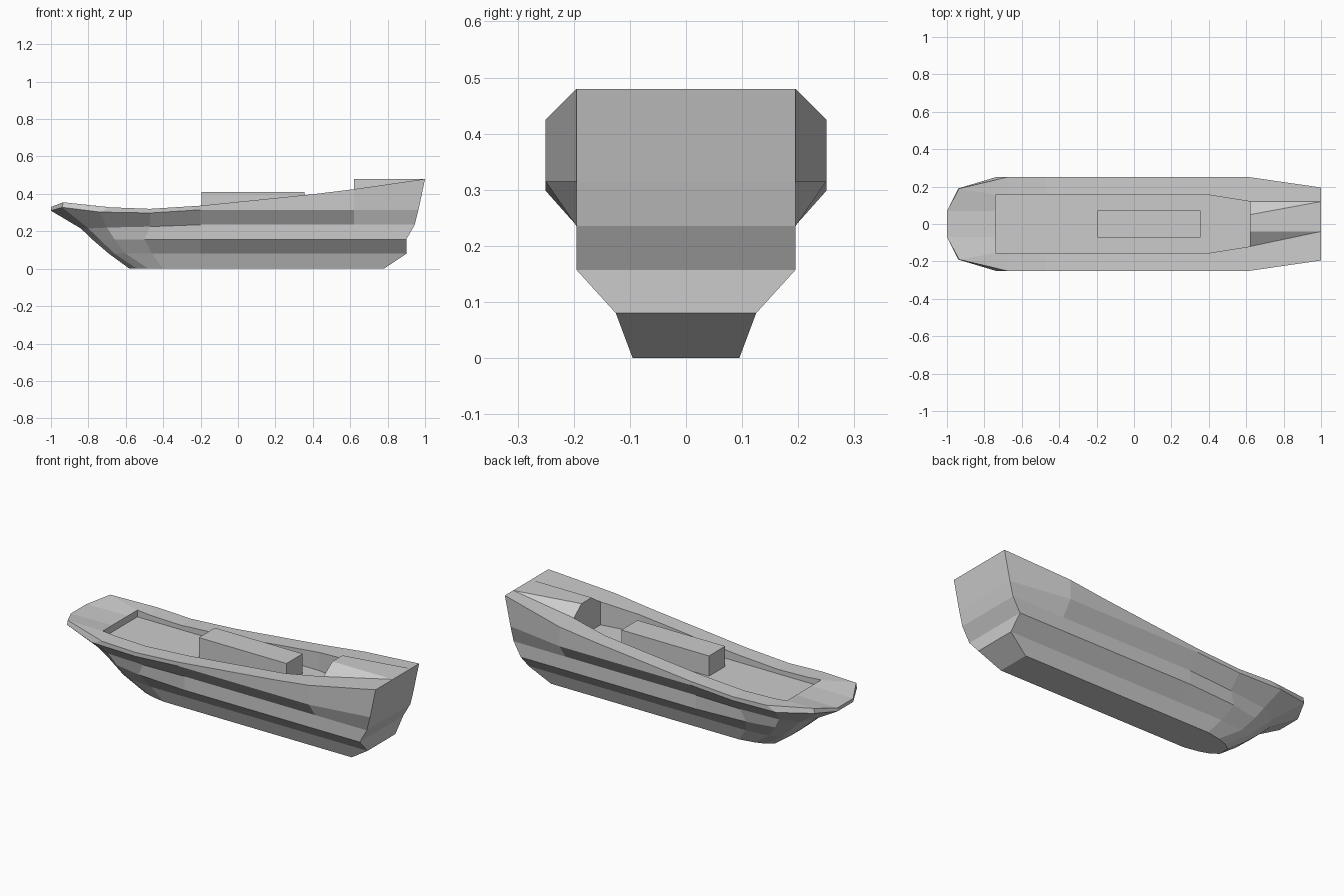
import bpy, bmesh

if "Cube" in bpy.data.objects:
    bpy.data.objects.remove(bpy.data.objects["Cube"])

def make_object(name, bm):
    bmesh.ops.remove_doubles(bm, verts=bm.verts, dist=0.0005)
    bmesh.ops.recalc_face_normals(bm, faces=bm.faces)
    me = bpy.data.meshes.new(name)
    bm.to_mesh(me)
    bm.free()
    ob = bpy.data.objects.new(name, me)
    bpy.context.collection.objects.link(ob)
    return ob

def face(bm, pts):
    bm.faces.new([bm.verts.new(p) for p in pts])

# Hull strakes from keel to sheer: x, half width and height at stations bow to stern
MID = [-0.2, 0.4, 0.62]
FLOOR = 0.295
strakes = [
    ([-.58, -.54, -.48, -.4] + MID + [.78], [.03, .06, .08] + [.095] * 5, [0] * 8),
    ([-.69, -.66, -.60, -.46] + MID + [.90], [.04, .085, .11] + [.125] * 5, [.08] * 8),
    ([-.78, -.74, -.66, -.5] + MID + [.90], [.04, .10, .145, .175] + [.195] * 4, [.157] * 8),
    ([-.84, -.80, -.70, -.47] + MID + [.945], [.05, .12, .165, .185] + [.195] * 4,
     [.215, .215, .22, .225] + [.235] * 4),
    ([-1, -.94, -.74, -.47] + MID + [.965], [.07, .19] + [.25] * 5 + [.195],
     [.31, .328, .303, .298] + [.315] * 4),
    ([-1, -.935, -.68, -.47] + MID + [1], [.07, .19] + [.25] * 5 + [.195],
     [.33, .355, .328, .32, .337, .398, .425, .48]),
    # inner edge of the deck
    ([-.74, -.74, -.66, -.47] + MID + [1], [.07] + [.155] * 5 + [.12, .12],
     [.333, .333, .326, .32, .337, .398, .425, .48]),
]
rows = [list(zip(*s)) for s in strakes]
n = len(rows[0])

def flip(p, s):
    return (p[0], p[1] * s, p[2])

def low(p):
    return (p[0], p[1], FLOOR)

bm = bmesh.new()
for s in (1, -1):
    for a, b in zip(rows, rows[1:]):
        for i in range(n - 1):
            face(bm, [flip(p, s) for p in (a[i], a[i + 1], b[i + 1], b[i])])
    # cockpit walls
    inner = rows[-1][:-1]
    for p, q in zip(inner, inner[1:]):
        face(bm, [flip(v, s) for v in (p, q, low(q), low(p))])
# flat bottom and cockpit floor
for i in range(n - 1):
    p, q = rows[0][i], rows[0][i + 1]
    face(bm, [p, q, flip(q, -1), flip(p, -1)])
for p, q in zip(inner[1:], inner[2:]):
    p, q = low(p), low(q)
    face(bm, [p, q, flip(q, -1), flip(p, -1)])
# stem, foredeck strip and transom
for a, b in zip(rows, rows[1:]):
    face(bm, [a[0], b[0], flip(b[0], -1), flip(a[0], -1)])
for a, b in zip(rows[:5], rows[1:6]):
    face(bm, [a[-1], b[-1], flip(b[-1], -1), flip(a[-1], -1)])
p = inner[0]
face(bm, [p, low(p), low(flip(p, -1)), flip(p, -1)])
make_object("hull", bm)

# Raised stern deck closing the aft end of the cockpit
x = .62
front = [(x, -.12, FLOOR), (x, -.12, .425), (x, -.04, .48),
         (x, .05, .48), (x, .12, .425), (x, .12, FLOOR)]
right, centre, left = (1, -.12, .48), (1, -.04, .48), (1, .12, .48)
bm = bmesh.new()
face(bm, front)
face(bm, [front[2], centre, left, front[3]])
face(bm, [front[1], centre, front[2]])
face(bm, [front[1], right, centre])
face(bm, [front[3], left, front[4]])
make_object("stern_deck", bm)

# Hatch box in the cockpit
bm = bmesh.new()
bmesh.ops.create_cube(bm, size=1)
for v in bm.verts:
    v.co = (.08 + v.co.x * .55, v.co.y * .145, FLOOR + (v.co.z + .5) * (.41 - FLOOR))
make_object("cabin_hatch", bm)
